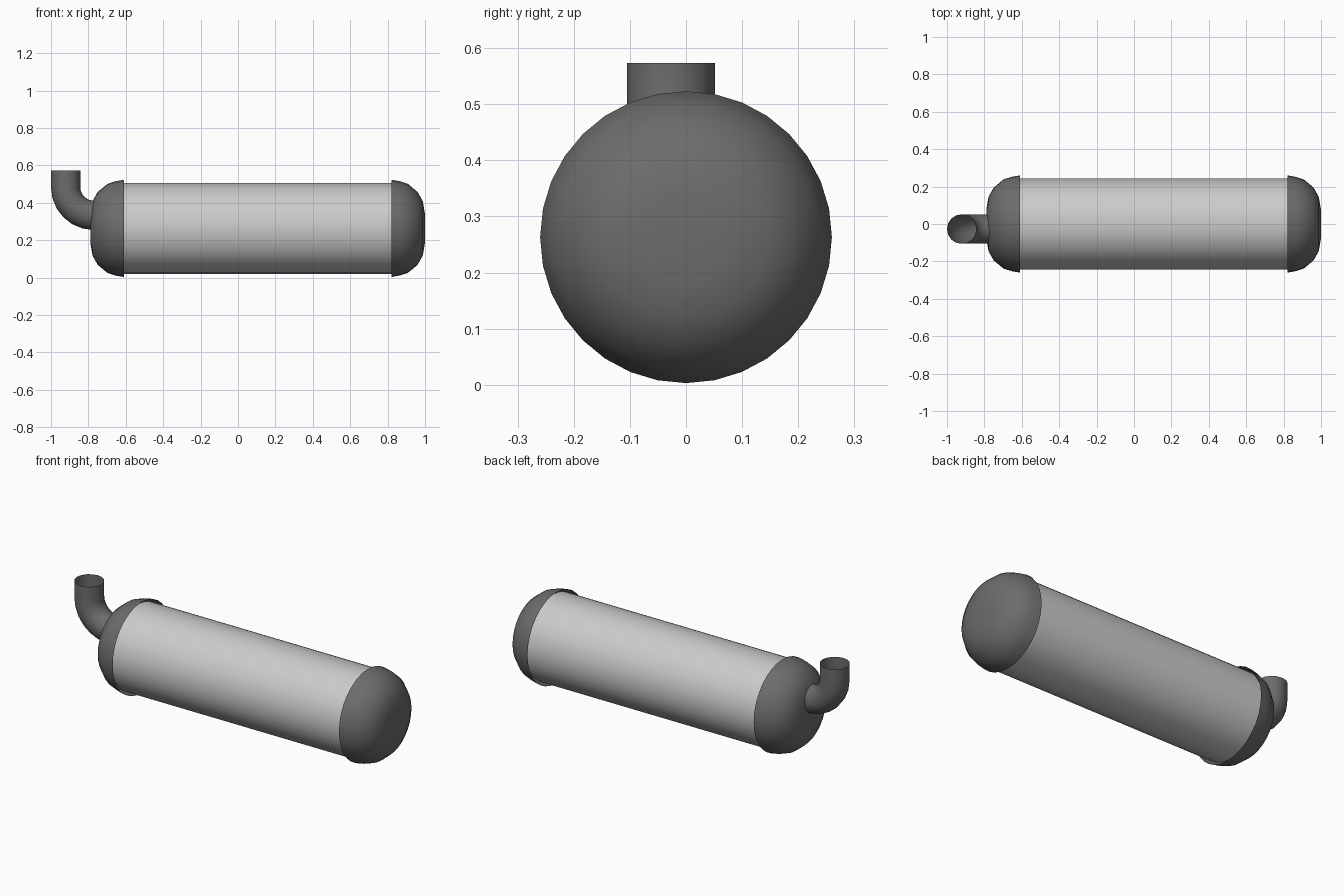
import bpy
import bmesh
from math import sin, cos, pi, radians
from mathutils import Vector

if "Cube" in bpy.data.objects:
    bpy.data.objects.remove(bpy.data.objects["Cube"])

AXIS_Z = 0.263


def make_object(name, rings, smooth=50, tip=None):
    """Skin a list of vertex rings; optionally close the last ring to a tip."""
    bm = bmesh.new()
    loops = [[bm.verts.new(p) for p in ring] for ring in rings]
    n = len(loops[0])
    for a, b in zip(loops, loops[1:]):
        for i in range(n):
            j = (i + 1) % n
            bm.faces.new((a[i], a[j], b[j], b[i]))
    if tip is not None:
        t = bm.verts.new(tip)
        for i in range(n):
            bm.faces.new((loops[-1][i], loops[-1][(i + 1) % n], t))
    bmesh.ops.recalc_face_normals(bm, faces=bm.faces)
    mesh = bpy.data.meshes.new(name)
    bm.to_mesh(mesh)
    bm.free()
    ob = bpy.data.objects.new(name, mesh)
    bpy.context.collection.objects.link(ob)
    bpy.context.view_layer.objects.active = ob
    ob.select_set(True)
    bpy.ops.object.shade_smooth_by_angle(angle=radians(smooth))
    ob.select_set(False)
    return ob


def x_ring(x, r, n=32):
    return [(x, r * sin(2 * pi * i / n), AXIS_Z + r * cos(2 * pi * i / n))
            for i in range(n)]


def material(name, value):
    m = bpy.data.materials.new(name)
    m.diffuse_color = (value, value, value, 1)
    m.use_nodes = True
    m.node_tree.nodes["Principled BSDF"].inputs["Base Color"].default_value = m.diffuse_color
    return m


dark = material("dark_metal", 0.15)
light = material("light_metal", 0.6)

# Muffler body
body = make_object("muffler_body", [x_ring(-0.63, 0.243), x_ring(0.84, 0.243)])
body.data.materials.append(light)

# Domed end caps, slightly wider than the body
profile = [(0, 0.26), (0.045, 0.252), (0.088, 0.238), (0.14, 0.195),
           (0.168, 0.145), (0.179, 0.08)]
for name, x0, side in (("right_cap", 0.82, 1), ("left_cap", -0.61, -1)):
    cap = make_object(name, [x_ring(x0 + side * d, r) for d, r in profile],
                      tip=(x0 + side * 0.18, 0, AXIS_Z))
    cap.data.materials.append(dark)

# Open elbow pipe: horizontal stub, quarter bend, short vertical outlet
R, r, n, y = 0.15, 0.0785, 16, -0.027
cx, cz = -0.7715, 0.483
path = [(Vector((-0.74, y, cz - R)), 0)]
path += [(Vector((cx - R * sin(a), y, cz - R * cos(a))), a)
         for a in (pi / 2 * k / 6 for k in range(7))]
path.append((Vector((cx - R, y, 0.573)), pi / 2))
rings = []
for c, a in path:
    out = Vector((-sin(a), 0, -cos(a)))
    rings.append([c + out * r * cos(2 * pi * i / n)
                  + Vector((0, r * sin(2 * pi * i / n), 0)) for i in range(n)])
pipe = make_object("outlet_pipe", rings)
pipe.data.materials.append(dark)
